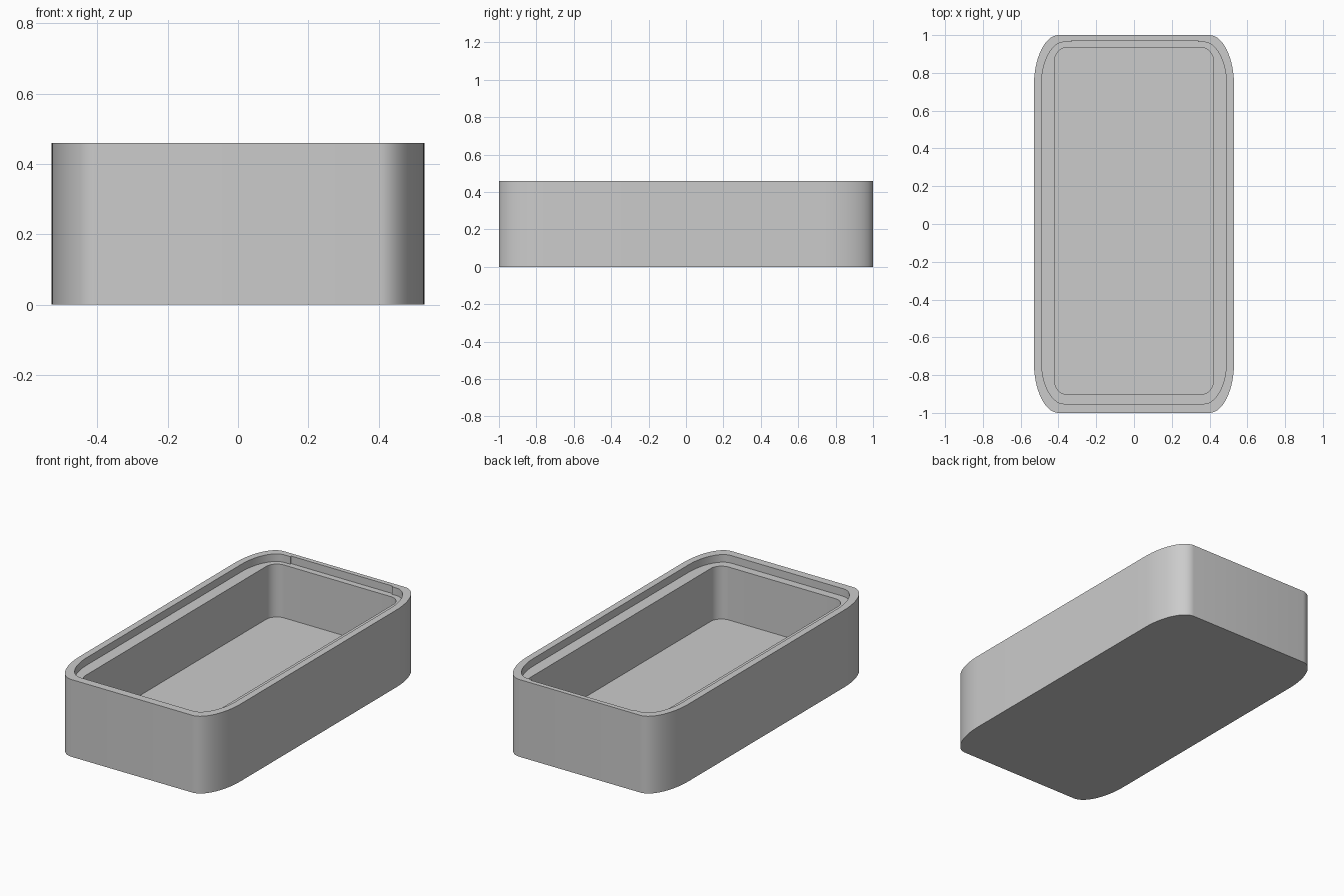
import bpy, bmesh, math

cube = bpy.data.objects.get("Cube")
if cube:
    bpy.data.objects.remove(cube)

HEIGHT, LEDGE, FLOOR = 0.46, 0.415, 0.10
STEPS = 16

grey = bpy.data.materials.new("light grey")
grey.use_nodes = True
colour = (0.6, 0.6, 0.6, 1)
grey.diffuse_color = colour
grey.node_tree.nodes["Principled BSDF"].inputs["Base Color"].default_value = colour


def outline(half_x, y0, y1, rx, ry):
    """Rectangle with elliptical corners, counter-clockwise."""
    corners = [(half_x - rx, y1 - ry), (rx - half_x, y1 - ry),
               (rx - half_x, y0 + ry), (half_x - rx, y0 + ry)]
    points = []
    for quarter, (cx, cy) in enumerate(corners):
        for i in range(STEPS + 1):
            a = (quarter + i / STEPS) * math.pi / 2
            points.append((cx + rx * math.cos(a), cy + ry * math.sin(a)))
    return points


def finish(name, bm):
    bmesh.ops.recalc_face_normals(bm, faces=bm.faces[:])
    mesh = bpy.data.meshes.new(name)
    bm.to_mesh(mesh)
    bm.free()
    obj = bpy.data.objects.new(name, mesh)
    bpy.context.collection.objects.link(obj)
    mesh.materials.append(grey)
    return obj


# Tray: outer wall, rim, stepped ledge, cavity wall and floor
outer = outline(0.53, -1, 1, 0.13, 0.27)
lip = outline(0.49, -0.952, 0.963, 0.12, 0.23)
cavity = outline(0.42, -0.903, 0.935, 0.07, 0.07)
levels = [(outer, 0), (outer, HEIGHT), (lip, HEIGHT),
          (lip, LEDGE), (cavity, LEDGE), (cavity, FLOOR)]
bm = bmesh.new()
rings = [[bm.verts.new((x, y, z)) for x, y in shape] for shape, z in levels]
for a, b in zip(rings, rings[1:]):
    for i in range(len(a)):
        j = (i + 1) % len(a)
        bm.faces.new((a[i], a[j], b[j], b[i]))
bm.faces.new(rings[0])
bm.faces.new(rings[-1])
tray = finish("tray", bm)

# Shallow recess along the back of the lip
bm = bmesh.new()
bmesh.ops.create_cube(bm, size=1)
for v in bm.verts:
    v.co = (0.34 if v.co.x > 0 else -0.33,
            0.972 if v.co.y > 0 else 0.95,
            0.6 if v.co.z > 0 else LEDGE)
cutter = finish("recess_cutter", bm)
cutter.hide_render = True
cut = tray.modifiers.new("recess", "BOOLEAN")
cut.operation = "DIFFERENCE"
cut.solver = "EXACT"
cut.object = cutter

bpy.ops.object.select_all(action="DESELECT")
tray.select_set(True)
bpy.context.view_layer.objects.active = tray
bpy.ops.object.modifier_apply(modifier=cut.name)
bpy.data.objects.remove(cutter)
bpy.ops.object.shade_smooth_by_angle(angle=math.radians(30))
